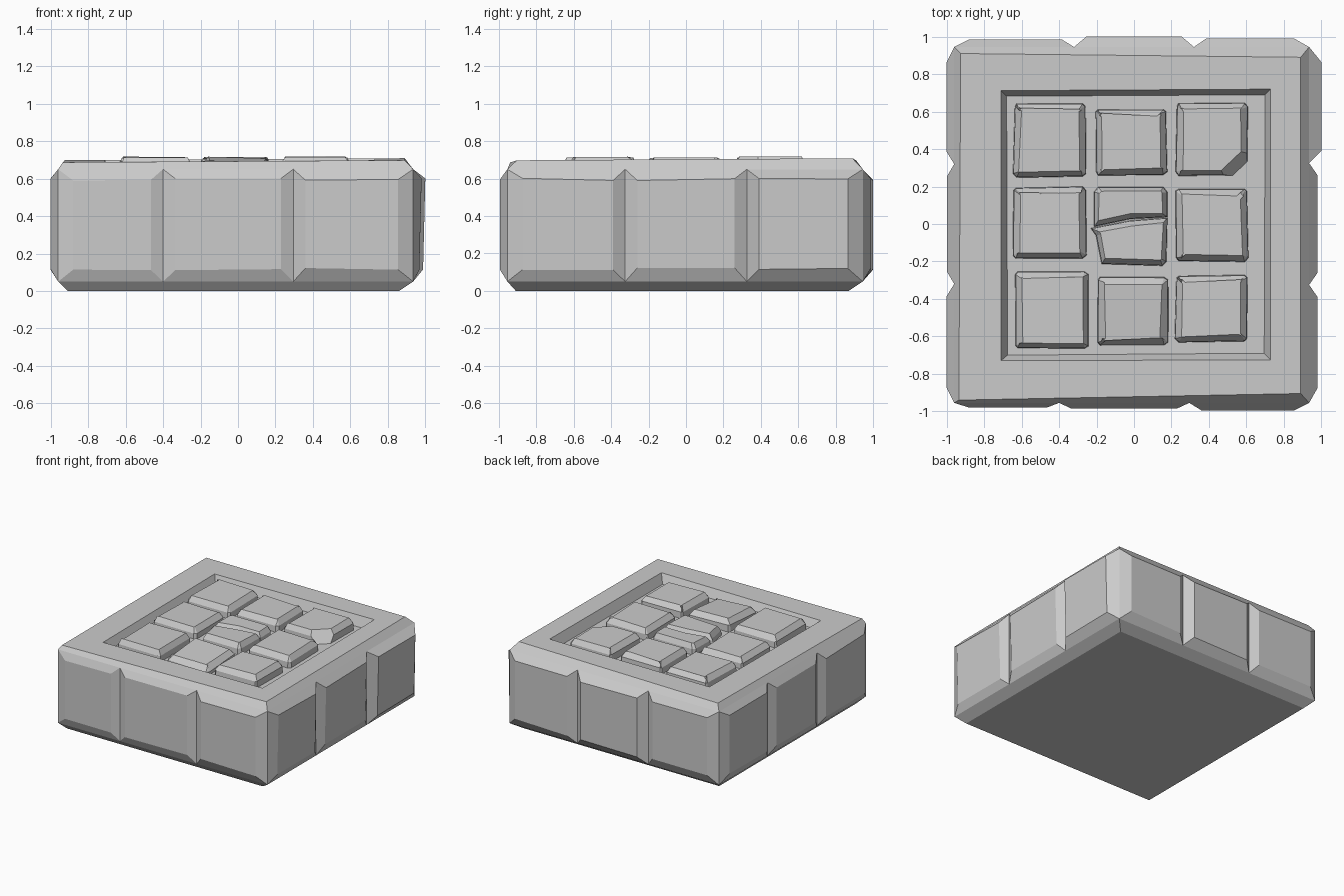
import bpy, bmesh, random
from mathutils import Vector

if "Cube" in bpy.data.objects:
    bpy.data.objects.remove(bpy.data.objects["Cube"])

random.seed(4)
stone = bpy.data.materials.new("grey stone")
stone.diffuse_color = (0.6, 0.6, 0.6, 1)
stone.use_nodes = True
stone.node_tree.nodes["Principled BSDF"].inputs["Base Color"].default_value = stone.diffuse_color


def finish(bm, name):
    bmesh.ops.recalc_face_normals(bm, faces=bm.faces)
    mesh = bpy.data.meshes.new(name)
    bm.to_mesh(mesh)
    bm.free()
    mesh.materials.append(stone)
    obj = bpy.data.objects.new(name, mesh)
    bpy.context.collection.objects.link(obj)
    return obj


def ring_faces(bm, a, b):
    n = len(a)
    for i in range(n):
        bm.faces.new((a[i], a[(i + 1) % n], b[(i + 1) % n], b[i]))


def top_z(x, y):
    return 0.698 + 0.006 * x + 0.006 * y


# ---- Stone block: chamfered core with three raised panels per side ----
FLOOR = 0.625
bm = bmesh.new()


def ring(points, z=None):
    return [bm.verts.new((x, y, top_z(x, y) if z is None else z)) for x, y in points]


corners = [(-0.96, -0.955), (0.935, -0.955), (0.935, 0.945), (-0.96, 0.945)]
base = ring([(-0.91, -0.91), (0.86, -0.91), (0.86, 0.87), (-0.91, 0.87)], 0)
rim = ring([(-0.935, -0.94), (0.89, -0.905), (0.89, 0.89), (-0.925, 0.91)])
bm.faces.new(base)

# per side: groove positions along the edge, and how far out each panel stands
sides = [
    ((-0.40, 0.295), (0.980, 0.985, 0.995)),   # front
    ((-0.325, 0.325), (0.980, 0.980, 1.000)),  # right
    ((0.32, -0.32), (0.990, 1.000, 0.985)),    # back
    ((0.32, -0.32), (1.000, 0.998, 1.000)),    # left
]
normals = [Vector((0, -1, 0)), Vector((1, 0, 0)), Vector((0, 1, 0)), Vector((-1, 0, 0))]

low_corner = ring(corners, 0.05)
high_corner = ring(corners, 0.65)
for s, (grooves, outs) in enumerate(sides):
    e = (s + 1) % 4
    n = normals[s]
    axis = 0 if s % 2 == 0 else 1
    c = corners[s]

    def groove_verts(z):
        row = []
        for g in grooves:
            p = [c[0], c[1], z]
            p[axis] = g
            row.append(bm.verts.new(p))
        return row

    low = [low_corner[s]] + groove_verts(0.05) + [low_corner[e]]
    high = [high_corner[s]] + groove_verts(0.65) + [high_corner[e]]
    # lower and upper chamfers
    bm.faces.new([base[s], base[e]] + low[::-1])
    bm.faces.new(high + [rim[e], rim[s]])
    # pillow panels
    for i in range(3):
        inner = [low[i], low[i + 1], high[i + 1], high[i]]
        along = (low[i + 1].co - low[i].co).normalized()
        start = 0.08 if i == 0 else 0.065
        end = 0.08 if i == 2 else 0.065
        outer = []
        for k, v in enumerate(inner):
            p = v.co + along * (start if k in (0, 3) else -end)
            p.z += 0.068 if k < 2 else -0.055
            p += n * (outs[i] - p.dot(n))
            # right side leans in toward the ground
            if s == 1 and k < 2:
                p -= n * 0.012
            p.z += random.uniform(-0.008, 0.008)
            outer.append(bm.verts.new(p))
        ring_faces(bm, inner, outer)
        bm.faces.new(outer)

# recessed tray in the top
lip = ring([(-0.71, -0.73), (0.73, -0.725), (0.73, 0.72), (-0.71, 0.712)])
tray = ring([(-0.675, -0.70), (0.695, -0.69), (0.70, 0.69), (-0.68, 0.682)], FLOOR)
ring_faces(bm, rim, lip)
ring_faces(bm, lip, tray)
bm.faces.new(tray)
finish(bm, "stone_block")


# ---- Tiles ----
def inset(points, d):
    """Offset a counter-clockwise outline inward."""
    out = []
    for i, p in enumerate(points):
        p = Vector(p)
        a = (p - Vector(points[i - 1])).normalized()
        b = (Vector(points[(i + 1) % len(points)]) - p).normalized()
        na, nb = Vector((-a.y, a.x)), Vector((-b.y, b.x))
        out.append(p + (na + nb) * d / (1 + na.dot(nb)))
    return out


def tile(name, outline, top=0.715, tilt=(0, 0), bevel=0.03, chip=None):
    bm = bmesh.new()
    cx = sum(p[0] for p in outline) / len(outline)
    cy = sum(p[1] for p in outline) / len(outline)

    def level(pts, z, slope):
        return [bm.verts.new((x, y, z + slope * ((x - cx) * tilt[0] + (y - cy) * tilt[1])))
                for x, y in pts]

    rings = [level(inset(outline, -0.004), FLOOR - 0.01, 0),
             level(outline, top - 0.04, 1),
             level(inset(outline, bevel), top, 1)]
    for v in rings[2]:
        v.co.x += random.uniform(-0.007, 0.007)
        v.co.y += random.uniform(-0.007, 0.007)
    ring_faces(bm, rings[0], rings[1])
    ring_faces(bm, rings[1], rings[2])
    bm.faces.new(rings[0])
    bm.faces.new(rings[2])
    if chip:
        cut = bmesh.ops.bisect_plane(bm, geom=bm.verts[:] + bm.edges[:] + bm.faces[:],
                                     plane_co=chip[0], plane_no=chip[1], clear_outer=True)
        edges = [g for g in cut["geom_cut"] if isinstance(g, bmesh.types.BMEdge)]
        bmesh.ops.holes_fill(bm, edges=edges)
    finish(bm, name)


def box(x0, x1, y0, y1):
    """Rectangle with slightly uneven, nipped corners."""
    r = lambda: random.uniform(0, 0.012)
    k = 0.02
    return [(x0 + k, y0 + r()), (x1 - k, y0 + r()), (x1 - r(), y0 + k), (x1 - r(), y1 - k),
            (x1 - k, y1 - r()), (x0 + k, y1 - r()), (x0 + r(), y1 - k), (x0 + r(), y0 + k)]


tile("tile_back_left", box(-0.645, -0.255, 0.25, 0.645), 0.714, (-0.01, 0.01))
tile("tile_back_middle", box(-0.21, 0.175, 0.26, 0.62), 0.714)
tile("tile_back_right", box(0.22, 0.61, 0.26, 0.645), 0.718,
     chip=((0.52, 0.335, 0.715), (0.62, -0.66, 0.6)))
tile("tile_middle_left", box(-0.65, -0.255, -0.185, 0.20), 0.707, (-0.01, -0.01))
tile("tile_middle_right", box(0.22, 0.61, -0.20, 0.195), 0.712)
tile("tile_front_left", box(-0.64, -0.245, -0.67, -0.25), 0.712)
tile("tile_front_middle", box(-0.20, 0.18, -0.65, -0.28), 0.702, (-0.03, 0.07), 0.035)
tile("tile_front_right", box(0.22, 0.61, -0.63, -0.27), 0.715)

# cracked centre tile in two pieces
tile("cracked_tile_back", [(-0.21, -0.01), (-0.02, 0.03), (0.175, 0.04), (0.175, 0.17),
                           (0.155, 0.195), (-0.19, 0.195), (-0.21, 0.17)],
     0.708, (0, 0.02), 0.022)
tile("cracked_tile_front", [(-0.17, -0.21), (0.15, -0.22), (0.17, -0.20), (0.175, 0.03),
                            (-0.02, 0.015), (-0.225, -0.025), (-0.2, -0.06)],
     0.708, (0.02, 0), 0.022)
